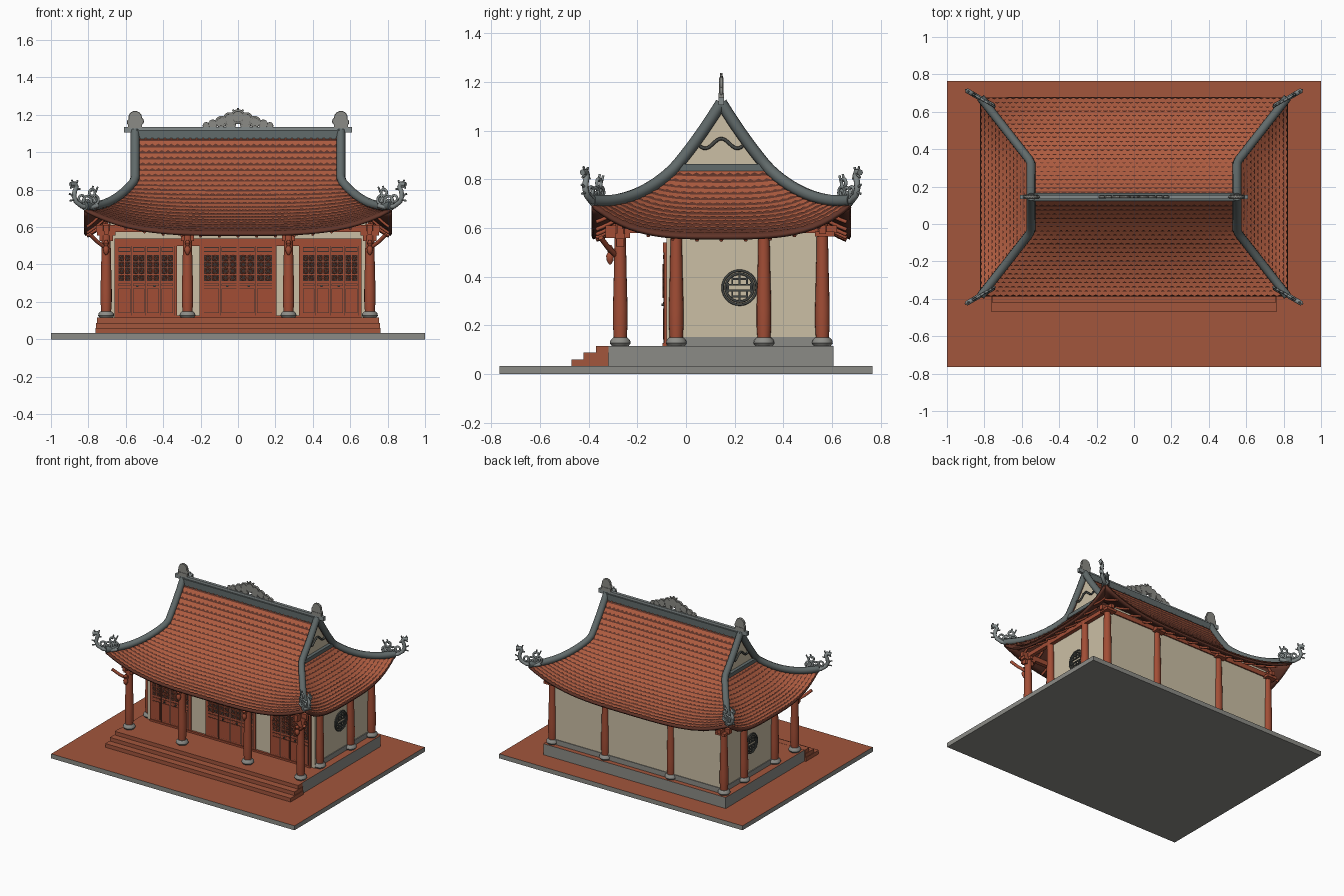
import bpy, bmesh, math
from mathutils import Vector, Matrix

if "Cube" in bpy.data.objects:
    bpy.data.objects.remove(bpy.data.objects["Cube"])


def material(name, *rgb):
    m = bpy.data.materials.new(name)
    m.use_nodes = True
    m.diffuse_color = (*rgb, 1)
    m.node_tree.nodes["Principled BSDF"].inputs["Base Color"].default_value = (*rgb, 1)
    return m


PAVING = material("terracotta paving", .36, .092, .046)
TILE = material("roof tile", .42, .105, .05)
UNDER = material("dark roof boards", .12, .035, .022)
WOOD = material("red painted wood", .36, .075, .036)
CREAM = material("cream plaster", .60, .52, .375)
STONE = material("grey stone", .26, .26, .24)
SLATE = material("slate ridge", .12, .145, .145)
CARVED = material("carved blue grey", .23, .26, .26)
DARK = material("dark lattice", .045, .03, .025)
IRON = material("dark emblem", .06, .065, .06)


def finish(name, bm, *mats, smooth=False):
    me = bpy.data.meshes.new(name)
    bm.to_mesh(me)
    bm.free()
    for m in mats:
        me.materials.append(m)
    if smooth:
        me.shade_smooth()
        me.set_sharp_from_angle(angle=math.radians(40))
    ob = bpy.data.objects.new(name, me)
    bpy.context.collection.objects.link(ob)
    return ob


def boxes(name, items, mat, top=None):
    """Boxes given as (x0, x1, y0, y1, z0, z1); top colours upward faces."""
    bm = bmesh.new()
    for x0, x1, y0, y1, z0, z1 in items:
        mid = Vector((x0 + x1, y0 + y1, z0 + z1)) / 2
        size = Matrix.Diagonal((x1 - x0, y1 - y0, z1 - z0, 1))
        bmesh.ops.create_cube(bm, size=1, matrix=Matrix.Translation(mid) @ size)
    bm.normal_update()
    if top:
        for f in bm.faces:
            f.material_index = int(f.normal.z > .5)
    return finish(name, bm, *([mat, top] if top else [mat]))


def lathe(name, spots, profile, mat, n=16):
    """Turned shape of (radius, z) points, repeated at each (x, y) spot."""
    bm = bmesh.new()
    for x, y in spots:
        rings = [[bm.verts.new((x + r * math.cos(i * math.tau / n), y + r * math.sin(i * math.tau / n), z))
                  for i in range(n)] for r, z in profile]
        for a, b in zip(rings, rings[1:]):
            for i in range(n):
                j = (i + 1) % n
                bm.faces.new((a[i], a[j], b[j], b[i]))
        bm.faces.new(rings[0][::-1])
        bm.faces.new(rings[-1])
    return finish(name, bm, mat, smooth=True)


def tubes(name, paths, r, mat, cyclic=False):
    cu = bpy.data.curves.new(name, "CURVE")
    cu.dimensions = "3D"
    cu.bevel_depth, cu.bevel_resolution, cu.use_fill_caps = r, 2, True
    for path in paths:
        sp = cu.splines.new("POLY")
        sp.points.add(len(path) - 1)
        for p, co in zip(sp.points, path):
            p.co = (*co, 1)
        sp.use_cyclic_u = cyclic
    cu.materials.append(mat)
    ob = bpy.data.objects.new(name, cu)
    bpy.context.collection.objects.link(ob)
    return ob


def discs(name, items, thick, mat):
    """Upright round plates given as (centre, facing direction, radius)."""
    bm = bmesh.new()
    for c, d, r in items:
        turn = Vector(d).to_track_quat("Z", "Y").to_matrix().to_4x4()
        bmesh.ops.create_cone(bm, cap_ends=True, segments=14, radius1=r, radius2=r, depth=thick,
                              matrix=Matrix.Translation(c) @ turn)
    return finish(name, bm, mat)


def ring(place, u, w, r, n=20):
    return [place(u + r * math.cos(i * math.tau / n), w + r * math.sin(i * math.tau / n)) for i in range(n)]


# Paved ground, platform and steps
boxes("ground_slab", [(-1, 1, -.765, .765, 0, .033)], STONE, PAVING)
boxes("platform", [(-.75, .75, -.32, .605, .033, .115)], STONE, PAVING)
boxes("front_steps", [(-.762 + .004 * i, .762 - .004 * i, -.47 + .05 * i, -.318, .033, .061 + .0275 * i)
                      for i in range(3)], PAVING)

# Walls
boxes("walls", [(-.69, .69, -.08, .565, .115, .63)], CREAM)
boxes("wall_footing", [(-.696, .696, -.04, .57, .115, .152)], STONE)

# Columns on stone bases
front = [(x, -.27) for x in (-.705, -.27, .27, .705)]
spots = front + [(x, .56) for x, _ in front] + [(s * .7, y) for s in (-1, 1) for y in (-.04, .32)]
lathe("columns", spots, [(.026, .14), (.03, .2), (.03, .27), (.026, .42), (.022, .62)], WOOD)
lathe("column_bases", spots, [(.034, .115), (.043, .127), (.04, .14), (.03, .15)], STONE)

# Beams, capitals and brackets under the eaves
boxes("beams", [(-.76, .76, y - .014, y + .014, .575, .61) for y in (-.27, .56)]
      + [(s * .705 - .014, s * .705 + .014, -.33, .62, .58, .61) for s in (-1, 1)], WOOD)
br = []
for x, y in front:
    br += [(x - .05, x + .05, y - .02, y + .02, .555, .578), (x - .036, x + .036, y - .016, y + .016, .525, .555),
           (x - .012, x + .012, y - .06, y + .04, .56, .59), (x - .01, x + .01, y - .045, y, .495, .515)]
br += [(x - .04, x + .04, .53, .61, .565, .585) for x, _ in front]
boxes("brackets", br, WOOD)
lathe("hanging_buds", [(x, y - .042) for x, y in front],
      [(.004, .45), (.014, .465), (.017, .485), (.009, .5), (.015, .515), (.006, .53)], WOOD, 10)
tubes("corner_struts", [[(s * .71, -.29, .49), (s * .75, -.32, .52), (s * .79, -.35, .56)] for s in (-1, 1)],
      .011, WOOD)

# Folding doors with lattice windows
wood, dark, knobs = [(-.66, .66, -.094, -.08, .5, .54), (-.66, .66, -.096, -.08, .115, .128)], [], []
curls = []
for x0, x1 in ((-.66, -.325), (-.205, .205), (.325, .66)):
    wood.append((x0, x1, -.09, -.08, .115, .53))
    w = (x1 - x0 - .03) / 4
    for i in range(4):
        a, b = x0 + .015 + i * w, x0 + .015 + (i + 1) * w
        m = (a + b) / 2
        dark.append((b - .001, b + .001, -.092, -.088, .128, .5))
        for z0, z1 in ((.312, .452), (.468, .494), (.286, .298), (.14, .272)):
            dark.append((a + .007, b - .007, -.092, -.088, z0, z1))
        wood += [(a + .009, b - .009, -.094, -.09, z0, z1) for z0, z1 in ((.142, .27), (.288, .296), (.473, .489))]
        wood += [(m - .002, m + .002, -.096, -.09, .312, .452)]
        wood += [(a + .007, b - .007, -.096, -.09, z - .002, z + .002) for z in (.347, .382, .417)]
        curls += [ring(lambda u, v: (u, -.094, v), m + s * w / 5, z, w / 7, 8)
                  for s in (-1, 1) for z in (.33, .365, .4, .435)]
    knobs += [((m, -.097, z), (0, -1, 0), .006) for m in (x0 + .015 + w * 1.4, x0 + .015 + w * 2.6) for z in (.285,)]
boxes("doors", wood, WOOD)
boxes("door_recesses", dark, DARK)
tubes("door_lattice", curls, .0025, WOOD, True)
discs("door_knobs", knobs, .008, IRON)

# Round emblems on the side walls
for s, side in ((1, "left"), (-1, "right")):
    place = lambda u, v: (s * .692, .22 + u, .355 + v)
    tubes(side + "_emblem_rings", [ring(place, 0, 0, r, 28) for r in (.07, .057)], .005, IRON, True)
    bars = [(-.045, .045, h - .004, h + .004) for h in (-.012, .012)]
    bars += [(-.03, .03, h - .004, h + .004) for h in (-.036, .036)]
    bars += [(-.004, .004, -.055, -.012), (-.004, .004, .012, .055)]
    bars += [(p * .03 - .004, p * .03 + .004, q * .028 - .014, q * .028 + .014) for p in (-1, 1) for q in (-1, 1)]
    bars += [(p - .004, p + .004, -.02, .02) for p in (-.047, .047)]
    boxes(side + "_emblem_bars", [(s * .693 - .004, s * .693 + .004, .22 + a, .22 + b, .355 + c, .355 + d)
                                  for a, b, c, d in bars], IRON)

# Roof surfaces: v runs from ridge (0) to eave (1); the hips start at KNEE
KNEE, MID, RUN = .35, .145, .53


def spread(v):
    return max(0, (v - KNEE) / (1 - KNEE))


def half(side, v):
    return RUN * v if side in "lr" else .55 + .27 * spread(v)


def roof(side, a, v, lift=0):
    u = a / half(side, v)
    z = 1.1 - .86 * v + .33 * v * v + .13 * abs(u) ** 3.5 * spread(v) ** 1.3 + lift
    if side in "lr":
        return Vector(((1 if side == "l" else -1) * half("f", v), MID + a, z))
    return Vector((a, MID + RUN * v * (1 if side == "b" else -1), z))


for side, label in (("f", "front"), ("b", "back"), ("l", "left"), ("r", "right")):
    start = KNEE if side in "lr" else 0
    # Boards under the tiles
    bm = bmesh.new()
    nu, nv = 28, 16
    grid = [[bm.verts.new(roof(side, half(side, v) * (2 * i / nu - 1), v, -.01)) for i in range(nu + 1)]
            for v in (start + (1 - start) * j / nv for j in range(nv + 1))]
    for p, q in zip(grid, grid[1:]):
        for i in range(nu):
            bm.faces.new((p[i], p[i + 1], q[i + 1], q[i]))
    mod = finish(label + "_roof_boards", bm, UNDER, smooth=True).modifiers.new("thickness", "SOLIDIFY")
    mod.thickness, mod.offset = .016, 0
    # Courses of pointed tiles
    bm = bmesh.new()
    rows = 14 if side in "lr" else 23
    dv, width = (1 - start) / rows, .034
    for j in range(rows):
        v = start + j * dv
        for k in range(-26, 27):
            a = (k + (j % 2) / 2) * width
            b, m = a + width, a + width / 2
            if a > half(side, v + dv) - .004 or b < .004 - half(side, v + dv):
                continue
            pts = [(a, v, .003), (a, v + .75 * dv, .01), (m, v + 1.1 * dv, .011), (b, v + .75 * dv, .01), (b, v, .003)]
            co = [roof(side, max(-half(side, t), min(half(side, t), p)), t, h) for p, t, h in pts]
            f = bm.faces.new([bm.verts.new(c) for c in co])
            f.normal_update()
            if f.normal.z < 0:
                f.normal_flip()
    finish(label + "_roof_tiles", bm, TILE)
    # Rafters showing below the eaves
    reach = 7 if side in "fb" else 4
    tubes(label + "_rafters", [[roof(side, i * .1, .72 + t * .05, -.026) for t in range(6)]
                               for i in range(-reach, reach + 1)], .008, WOOD)

# Verge and hip ridges
tubes("hip_ridges", [[roof(side, s * half(side, t / 24), t / 24, .014) for t in range(25)]
                     for side in "fb" for s in (-1, 1)], .024, SLATE)

# Gables with trim and a wavy ornament
for s, side in ((1, "left"), (-1, "right")):
    bm = bmesh.new()
    edge = [roof("f", s * .54, KNEE * t / 8) for t in range(8, -1, -1)]
    edge += [roof("b", s * .54, KNEE * t / 8) for t in range(1, 9)]
    f = bm.faces.new([bm.verts.new(c) for c in edge])
    bmesh.ops.solidify(bm, geom=[f], thickness=.01)
    finish(side + "_gable", bm, CREAM)
    boxes(side + "_gable_trim", [(s * .55 - .014, s * .55 + .014, MID - .18, MID + .18, .835, .862)], SLATE)
    tubes(side + "_gable_wave", [[(s * .55, MID + i * .008, .947 + .02 * math.cos(i * .38))
                                  for i in range(-11, 12)]], .007, IRON)

# Main ridge with crest ornaments
boxes("main_ridge", [(-.56, .56, MID - .022, MID + .022, 1.07, 1.118)], SLATE)
boxes("ridge_cap", [(-.61, .61, MID - .011, MID + .011, 1.105, 1.135)], CARVED)
lobes = [(0, 1.19, .036)] + [(s * x, z, r) for s in (-1, 1) for x, z, r in
                             ((.045, 1.18, .03), (.04, 1.15, .025), (.09, 1.163, .027), (.135, 1.15, .02), (.17, 1.142, .014))]
flat = lambda u, v: (u, MID, v)
discs("crest_lobes", [(flat(x, z), (0, 1, 0), r * .8) for x, z, r in lobes], .014, STONE)
tubes("crest_scrolls", [ring(flat, x, z, r * q, 14) for x, z, r in lobes for q in (.95, .45)], .006, STONE, True)
tubes("crest_flames", [[flat(.036 * math.sin(t), 1.19 + .036 * math.cos(t)), flat(.05 * math.sin(t), 1.19 + .046 * math.cos(t))]
                       for t in (-1.2, -.6, 0, .6, 1.2)], .005, STONE)
heads = [(s * (.55 + dx), z, r) for s in (-1, 1) for dx, z, r in ((0, 1.185, .034), (-.025, 1.165, .018), (.022, 1.16, .018))]
boxes("finial_feet", [(s * .55 - .038, s * .55 + .038, MID - .012, MID + .012, 1.13, 1.155) for s in (-1, 1)], STONE)
discs("finials", [(flat(x, z), (0, 1, 0), r) for x, z, r in heads], .018, STONE)
tubes("finial_scrolls", [ring(flat, x, z, r * q, 14) for x, z, r in heads for q in (.9, .45)], .006, STONE, True)

# Curled serpents on the four roof corners
bodies, scrolls, spikes = [], [], []
for sx in (-1, 1):
    for sy in (-1, 1):
        at = lambda d, h: (sx * (.75 + .86 * d), MID + sy * (.485 + .5 * d), h)
        bodies.append([at(d, h) for d, h in ((0, .715), (.05, .705), (.1, .712), (.135, .735), (.148, .765),
                                             (.142, .795), (.132, .815), (.142, .832), (.17, .828))])
        scrolls += [ring(at, d, h, r, 12) for d, h, r in ((.02, .745, .025), (.065, .74, .026), (.035, .785, .018),
                                                          (.1, .752, .018), (.065, .735, .01), (.02, .745, .01))]
        spikes += [[at(d, h), at(d + e, h + g)] for d, h, e, g in
                   ((.02, .77, -.02, .045), (.04, .79, -.012, .03), (.135, .82, -.01, .03), (.15, .83, .012, .022),
                    (.155, .77, .022, .008), (.15, .745, .024, -.004), (.14, .8, -.03, .004), (.145, .82, .025, -.012))]
tubes("corner_serpents", bodies, .013, CARVED)
tubes("corner_scrolls", scrolls, .007, CARVED, True)
tubes("corner_spikes", spikes, .005, CARVED)
